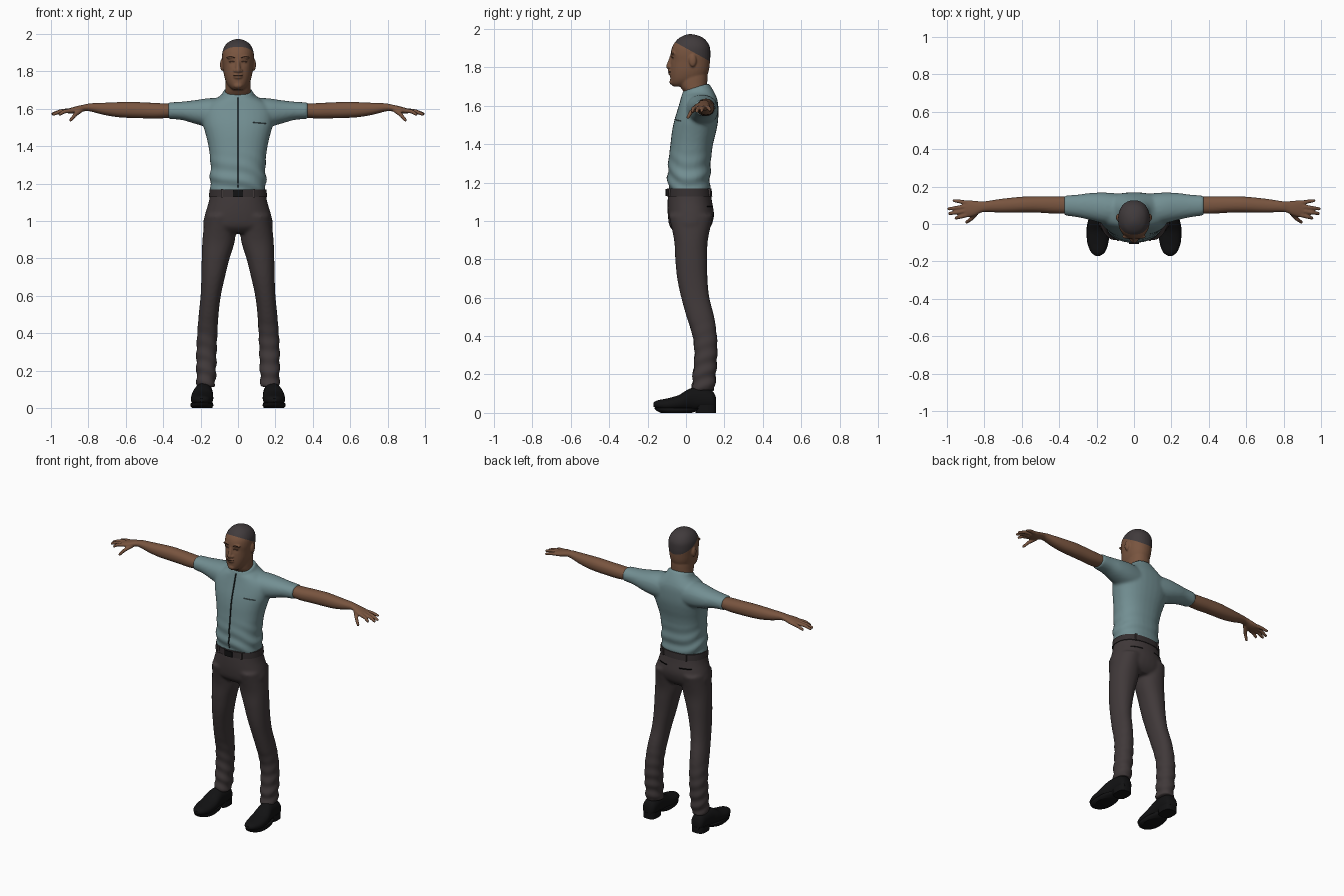
import bpy, bmesh, math
from mathutils import Vector, Matrix
from mathutils.bvhtree import BVHTree

cube = bpy.data.objects.get("Cube")
if cube:
    bpy.data.objects.remove(cube)


def material(name, r, g, b):
    m = bpy.data.materials.new(name)
    m.use_nodes = True
    m.diffuse_color = (r, g, b, 1)
    bsdf = next(n for n in m.node_tree.nodes if n.type == 'BSDF_PRINCIPLED')
    bsdf.inputs["Base Color"].default_value = (r, g, b, 1)
    bsdf.inputs["Roughness"].default_value = 0.8
    return m


SKIN = material("brown skin", .19, .09, .05)
DARK_SKIN = material("dark skin", .07, .033, .022)
HAIR = material("short hair", .052, .043, .045)
SHIRT = material("teal cloth", .17, .275, .29)
SEAM = material("dark seam", .05, .075, .08)
TROUSER = material("charcoal cloth", .052, .041, .042)
BELT = material("belt leather", .036, .029, .03)
BLACK = material("black leather", .006, .006, .0065)


def smooth_rows(rows, steps=4):
    """Catmull-Rom interpolation of the ring table."""
    rows = [tuple(r) + (0,) * (6 - len(r)) for r in rows]
    out = []
    for i in range(len(rows) - 1):
        a, b, c, d = rows[max(i - 1, 0)], rows[i], rows[i + 1], rows[min(i + 2, len(rows) - 1)]
        for k in range(steps):
            t = k / steps
            out.append([q + .5 * t * (r - p + t * (2*p - 5*q + 4*r - s + t * (3*(q - r) + s - p)))
                        for p, q, r, s in zip(a, b, c, d)])
    return out + [rows[-1]]


def loft(bm, axis, rows, e=2.2, n=32):
    """Rows: position on axis, min/max of the other two axes, optional tilt."""
    rings = []
    for t, u0, u1, v0, v1, tilt in smooth_rows(rows):
        ring = []
        for k in range(n):
            a = math.tau * k / n
            c, s = math.cos(a), math.sin(a)
            u = (u0 + u1) / 2 + (u1 - u0) / 2 * math.copysign(abs(c) ** (2 / e), c)
            dv = (v1 - v0) / 2 * math.copysign(abs(s) ** (2 / e), s)
            p = [u, (v0 + v1) / 2 + dv]
            p.insert("xyz".index(axis), t + tilt * dv)
            ring.append(bm.verts.new(p))
        rings.append(ring)
    for a, b in zip(rings, rings[1:]):
        for k in range(n):
            bm.faces.new((a[k], a[(k + 1) % n], b[(k + 1) % n], b[k]))
    bm.faces.new(rings[0])
    bm.faces.new(rings[-1])


def centred(rows):
    return [(r[0], -r[1], r[1]) + tuple(r[2:]) for r in rows]


def blob(bm, centre, radii):
    m = Matrix.Translation(centre) @ Matrix.Diagonal((*radii, 1))
    bmesh.ops.create_icosphere(bm, subdivisions=3, radius=1, matrix=m)


def limb(bm, points, radii):
    """Tapered capsule chain."""
    for p, r in zip(points, radii):
        blob(bm, p, (r, r, r))
    for p, q, r, s in zip(points, points[1:], radii, radii[1:]):
        p, q = Vector(p), Vector(q)
        m = Matrix.Translation((p + q) / 2) @ (q - p).to_track_quat('Z', 'Y').to_matrix().to_4x4()
        bmesh.ops.create_cone(bm, cap_ends=True, segments=16, radius1=r, radius2=s,
                              depth=(q - p).length, matrix=m)


def finish(name, bm, mat, voxel=0, relax=4, side=1):
    """Turn a bmesh into an object, optionally fusing its volumes into one skin."""
    bmesh.ops.scale(bm, vec=(side, 1, 1), verts=bm.verts)
    bmesh.ops.recalc_face_normals(bm, faces=bm.faces)
    me = bpy.data.meshes.new(name)
    bm.to_mesh(me)
    bm.free()
    ob = bpy.data.objects.new(name, me)
    bpy.context.collection.objects.link(ob)
    if voxel:
        mod = ob.modifiers.new("fuse", 'REMESH')
        mod.mode, mod.voxel_size = 'VOXEL', voxel
        mod = ob.modifiers.new("relax", 'SMOOTH')
        mod.factor, mod.iterations = .5, relax
        dg = bpy.context.evaluated_depsgraph_get()
        ob.data = bpy.data.meshes.new_from_object(ob.evaluated_get(dg))
        ob.modifiers.clear()
    ob.data.materials.clear()
    ob.data.materials.append(mat)
    ob.data.shade_smooth()
    return ob


def sharpen(ob):
    bpy.ops.object.select_all(action='DESELECT')
    ob.select_set(True)
    bpy.context.view_layer.objects.active = ob
    bpy.ops.object.shade_smooth_by_angle(angle=math.radians(40))


def folds(ob, low, high, amount, pitch):
    """Cloth wrinkles that fade out upwards."""
    normals = [v.normal.copy() for v in ob.data.vertices]
    for v, nrm in zip(ob.data.vertices, normals):
        x, y, z = v.co
        fade = max(0, min(1, (high - z) / (high - low)))
        v.co += nrm * amount * fade * math.sin(pitch * z + 14 * x + 2 * math.sin(18 * y + 9 * x))
    ob.data.update()


def strip(name, target, points, width, mat, back=False):
    """Thin ribbon laid on the front or back of a part."""
    bm = bmesh.new()
    bm.from_mesh(target.data)
    tree = BVHTree.FromBMesh(bm)
    bm.free()
    bm, pairs, d = bmesh.new(), [], -1 if back else 1
    for i, p in enumerate(points):
        a, b = points[max(i - 1, 0)], points[min(i + 1, len(points) - 1)]
        t = Vector((b[0] - a[0], b[1] - a[1])).normalized() * width / 2
        pair = []
        for s in (-1, 1):
            x, z = p[0] - s * t.y, p[1] + s * t.x
            hit = tree.ray_cast(Vector((x, -d, z)), Vector((0, d, 0)))[0]
            pair.append(bm.verts.new((x, (hit.y if hit else 0) - d * .0015, z)))
        pairs.append(pair)
    for a, b in zip(pairs, pairs[1:]):
        f = bm.faces.new((a[0], a[1], b[1], b[0]))
    bmesh.ops.solidify(bm, geom=bm.faces[:], thickness=.001)
    return finish(name, bm, mat)


# Head: skull, neck, nose, lips, brows and ears fused together
bm = bmesh.new()
loft(bm, 'z', centred([(1.70, .026, -.066, .03), (1.715, .046, -.078, .07), (1.74, .063, -.082, .10),
     (1.78, .075, -.083, .118), (1.83, .081, -.08, .125), (1.87, .085, -.08, .127), (1.91, .082, -.07, .123),
     (1.945, .064, -.045, .10), (1.965, .036, -.014, .066), (1.973, .008, .012, .03)]))
loft(bm, 'z', centred([(1.6, .08, .005, .14), (1.66, .072, -.005, .115), (1.7, .068, -.03, .11),
     (1.75, .066, -.04, .112), (1.8, .06, -.03, .11)]))
limb(bm, [(0, -.076, 1.858), (0, -.09, 1.805)], [.008, .014])
blob(bm, (0, -.08, 1.782), (.027, .014, .008))
blob(bm, (0, -.079, 1.769), (.024, .015, .009))
blob(bm, (0, -.073, 1.724), (.024, .013, .016))
for s in (-1, 1):
    blob(bm, (s * .015, -.082, 1.803), (.01, .012, .009))
    blob(bm, (s * .036, -.068, 1.874), (.028, .012, .008))
    blob(bm, (s * .033, -.064, 1.853), (.016, .014, .01))
    blob(bm, (s * .087, .035, 1.835), (.009, .019, .032))
head = finish("head", bm, SKIN, .005, 3)
for v in head.data.vertices:
    r2 = ((abs(v.co.x) - .033) / .02) ** 2 + ((v.co.z - 1.848) / .016) ** 2
    if v.co.y < -.02:
        v.co.y += .005 * math.exp(-r2)

# Hair: skull above a sloped hairline
point, slope = Vector((0, 0, 1.90)), Vector((0, .55, 1))
bm = bmesh.new()
bm.from_mesh(head.data)
bmesh.ops.bisect_plane(bm, geom=bm.verts[:] + bm.edges[:] + bm.faces[:], plane_co=point, plane_no=slope)
for f in bm.faces:
    f.material_index = int((f.calc_center_median() - point).dot(slope) > 0)
bm.to_mesh(head.data)
bm.free()
head.data.materials.append(HAIR)
head.data.shade_smooth()

# Eyelid, brow and mouth lines
ramp = [k / 8 for k in range(9)]
strip("mouth_line", head, [(-.025 + .05 * t, 1.776) for t in ramp], .003, DARK_SKIN)
for s, side in ((1, "left"), (-1, "right")):
    strip(side + "_eye_line", head, [(s * (.02 + .027 * t), 1.85 + .004 * math.sin(math.pi * t)) for t in ramp], .004, DARK_SKIN)
    strip(side + "_brow", head, [(s * (.017 + .035 * t), 1.872 + .006 * math.sin(2.4 * t)) for t in ramp], .004, DARK_SKIN)

# Shirt: torso and short sleeves
bm = bmesh.new()
loft(bm, 'z', centred([(1.155, .146, -.09, .124), (1.22, .151, -.096, .126), (1.27, .147, -.094, .128),
     (1.33, .149, -.09, .131), (1.40, .158, -.081, .141), (1.46, .172, -.074, .156), (1.52, .188, -.062, .167),
     (1.58, .19, -.044, .169), (1.62, .17, -.032, .166), (1.65, .125, -.024, .157),
     (1.675, .087, -.02, .136, .2), (1.697, .079, -.017, .118, .3)]), 2.3)
for s in (-1, 1):
    loft(bm, 'x', [(s * x, *r) for x, *r in [(.05, -.01, .16, 1.49, 1.655), (.15, 0, .168, 1.5, 1.657),
         (.23, .02, .166, 1.52, 1.646), (.3, .036, .157, 1.54, 1.638), (.374, .046, .152, 1.546, 1.634)]])
shirt = finish("shirt", bm, SHIRT, .009, 5)
folds(shirt, 1.22, 1.38, .004, 75)
strip("shirt_placket", shirt, [(0, 1.18 + .48 * k / 40) for k in range(41)], .008, SEAM)
strip("chest_pocket", shirt, [(.08 + .07 * t, 1.527 - .006 * t) for t in ramp], .004, SEAM)

# Trousers: hips and legs
bm = bmesh.new()
loft(bm, 'z', centred([(1.16, .147, -.092, .127), (1.1, .157, -.096, .136), (1.03, .178, -.095, .146),
     (.97, .183, -.084, .13), (.935, .12, -.05, .1)]))
for s in (-1, 1):
    loft(bm, 'z', [(z, s * a, s * b, c, d) for z, a, b, c, d in [(1.03, .01, .176, -.09, .142),
         (.9, .016, .19, -.062, .114), (.8, .045, .194, -.056, .111), (.7, .07, .196, -.046, .112),
         (.6, .092, .2, -.025, .122), (.5, .104, .21, .003, .147), (.4, .11, .218, .034, .161),
         (.3, .114, .223, .044, .163), (.2, .117, .223, .036, .156), (.115, .122, .22, .029, .148)]])
trousers = finish("trousers", bm, TROUSER, .009, 5)
folds(trousers, .15, .5, .004, 85)
for s, side in ((1, "left"), (-1, "right")):
    strip(side + "_back_pocket", trousers, [(s * (.045 + .075 * t), 1.075) for t in ramp], .006, BLACK, True)

# Belt with buckle and loops
bm = bmesh.new()
loft(bm, 'z', centred([(1.128, .156, -.1, .137), (1.168, .152, -.099, .133)]), 2.25, 48)
belt = finish("belt", bm, BELT)
sharpen(belt)


def box(name, centre, size, mat):
    bm = bmesh.new()
    bmesh.ops.create_cube(bm, size=1, matrix=Matrix.Translation(centre) @ Matrix.Diagonal((*size, 1)))
    sharpen(finish(name, bm, mat))


box("belt_buckle", (0, -.1, 1.148), (.055, .012, .038), BLACK)
for i, x in enumerate((-.085, .085)):
    box("front_belt_loop_%d" % i, (x, -.086, 1.148), (.01, .012, .044), TROUSER)
    box("back_belt_loop_%d" % i, (x, .121, 1.148), (.01, .012, .044), TROUSER)

for s, side in ((1, "left"), (-1, "right")):
    # Arm, palm and fingers
    bm = bmesh.new()
    loft(bm, 'x', [(.33, .055, .145, 1.556, 1.626), (.42, .055, .148, 1.548, 1.63), (.5, .06, .148, 1.549, 1.634),
         (.58, .061, .147, 1.551, 1.637), (.65, .06, .141, 1.556, 1.635), (.72, .061, .133, 1.568, 1.632),
         (.79, .065, .122, 1.586, 1.629), (.82, .06, .121, 1.587, 1.623), (.85, .045, .124, 1.579, 1.617),
         (.88, .037, .126, 1.574, 1.609), (.908, .04, .122, 1.575, 1.601)])
    for base, mid, tip in (((.895, .048, 1.59), (.93, .038, 1.585), (.952, .032, 1.571)),
                           ((.9, .07, 1.591), (.95, .061, 1.586), (.986, .056, 1.571)),
                           ((.9, .093, 1.591), (.95, .087, 1.587), (.99, .081, 1.573)),
                           ((.893, .113, 1.59), (.93, .12, 1.586), (.962, .125, 1.577)),
                           ((.84, .062, 1.592), (.872, .026, 1.567), (.895, .01, 1.539))):
        limb(bm, [base, mid, tip], [.0125, .0105, .0085])
    finish(side + "_arm", bm, SKIN, .005, 2, s)

    # Shoe upper
    bm = bmesh.new()
    loft(bm, 'y', [(-.17, .182, .206, .033, .052), (-.15, .155, .23, .022, .065), (-.1, .137, .25, .012, .075),
         (-.04, .132, .251, .012, .092), (0, .134, .246, .012, .116), (.04, .136, .236, .012, .132),
         (.1, .134, .23, .014, .128), (.14, .14, .225, .015, .112), (.156, .157, .21, .02, .08)])
    sharpen(finish(side + "_shoe", bm, BLACK, side=s))

    # Sole and heel
    bm = bmesh.new()
    loft(bm, 'z', [(0, .142, .244, -.13, .03), (.012, .132, .254, -.155, .06), (.026, .134, .252, -.166, .08)], 2.2)
    loft(bm, 'z', [(0, .137, .228, .05, .157), (.04, .137, .228, .045, .157)], 3)
    sharpen(finish(side + "_sole", bm, BLACK, side=s))
